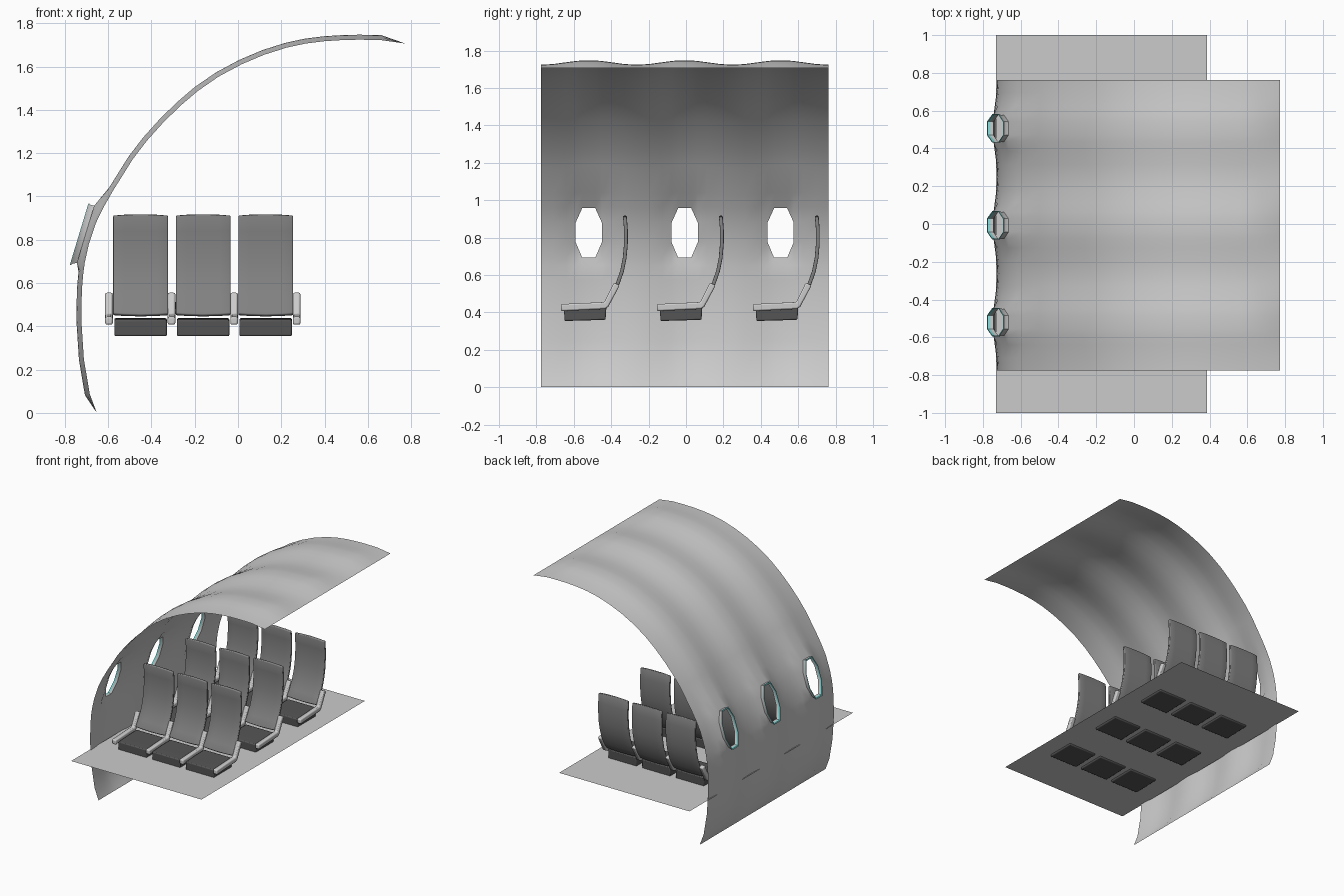
import bpy, bmesh, math

if "Cube" in bpy.data.objects:
    bpy.data.objects.remove(bpy.data.objects["Cube"])

PITCH = 0.513                                   # spacing of seat rows and windows
MODULES = [-0.52 + PITCH * i for i in range(3)]  # window centres along y


def material(name, rgb):
    m = bpy.data.materials.new(name)
    m.diffuse_color = (*rgb, 1)
    m.use_nodes = True
    m.node_tree.nodes["Principled BSDF"].inputs["Base Color"].default_value = m.diffuse_color
    return m


TEAL = material("teal_trim", (0.25, 0.75, 0.75))
DARK = material("dark_fabric", (0.22, 0.22, 0.22))
BLACK = material("cushion_fabric", (0.09, 0.09, 0.09))


def make(name, verts, faces, mat=None, smooth=35):
    me = bpy.data.meshes.new(name)
    me.from_pydata(verts, [], faces)
    bm = bmesh.new()
    bm.from_mesh(me)
    loose = [v for v in bm.verts if not v.link_faces]
    bmesh.ops.delete(bm, geom=loose, context='VERTS')
    bmesh.ops.recalc_face_normals(bm, faces=bm.faces)
    bm.to_mesh(me)
    bm.free()
    ob = bpy.data.objects.new(name, me)
    bpy.context.collection.objects.link(ob)
    if mat:
        me.materials.append(mat)
    bpy.ops.object.select_all(action='DESELECT')
    ob.select_set(True)
    bpy.context.view_layer.objects.active = ob
    bpy.ops.object.shade_smooth_by_angle(angle=math.radians(smooth))
    return ob


def bevel(ob, width, segments=2):
    b = ob.modifiers.new("bevel", 'BEVEL')
    b.width, b.segments, b.limit_method = width, segments, 'ANGLE'


def extrude_x(name, profile, x0, x1, mat=None):
    """Closed (y, z) profile extruded along x."""
    n = len(profile)
    verts = [(x, y, z) for x in (x0, x1) for y, z in profile]
    faces = [tuple(range(n)), tuple(range(n, 2 * n))]
    faces += [(i, (i + 1) % n, n + (i + 1) % n, n + i) for i in range(n)]
    return make(name, verts, faces, mat)


# Cabin wall: profile swept along y, swelling outward around each window
PROFILE = [(-.652, 0), (-.685, .088), (-.712, .249), (-.724, .434), (-.721, .572),
           (-.714, .65), (-.708, .693), (-.690, .775), (-.655, .88), (-.617, .957),
           (-.575, 1.03), (-.486, 1.172), (-.42, 1.258), (-.348, 1.338), (-.27, 1.415),
           (-.187, 1.486), (-.09, 1.553), (.016, 1.61), (.12, 1.654), (.224, 1.687),
           (.312, 1.706), (.4, 1.717), (.48, 1.722), (.56, 1.724), (.66, 1.722), (.773, 1.706)]
STEPS = [-PITCH / 2, -.19, -.12, -.07, -.035, .035, .07, .12, .19]
Z_ROWS = [PROFILE[i][1] for i in range(6, 10)]


def rim_x(z):
    return -.777 + .302 * (z - .683)


cols = [(c, d) for c in MODULES for d in STEPS] + [(MODULES[2], PITCH / 2)]
verts, faces = [], []
last = len(PROFILE) - 1
for c, d in cols:
    wave = .5 + .5 * math.cos(2 * math.pi * d / PITCH)
    for i, (x, z) in enumerate(PROFILE):
        a, b = PROFILE[max(i - 1, 0)], PROFILE[min(i + 1, last)]
        tx, tz = b[0] - a[0], b[1] - a[1]
        k = .024 * wave / math.hypot(tx, tz) * (0 < i < last)
        px, pz = x - tz * k, z + tx * k
        if 6 <= i <= 9 and abs(d) < .08:        # window opening edge
            px, pz = rim_x(z) + .03, z
        verts.append((px, c + d, pz))
N = len(PROFILE)
for j in range(len(cols) - 1):
    s = j % len(STEPS)
    for i in range(last):
        q = [j * N + i, (j + 1) * N + i, (j + 1) * N + i + 1, j * N + i + 1]
        if 6 <= i <= 8 and 3 <= s <= 5:
            if i != 7 and s != 4:               # cut the opening's corners
                inner = {(6, 3): 2, (6, 5): 3, (8, 3): 1, (8, 5): 0}[(i, s)]
                q.pop(inner)
                faces.append(tuple(q))
            continue
        faces.append(tuple(q))
make("cabin_wall", verts, faces, smooth=60)

# Windows: flared grey surround and teal rim
z0, z1, z2, z3 = Z_ROWS
OCT = [(.035, z3), (.07, z2), (.07, z1), (.035, z0),
       (-.035, z0), (-.07, z1), (-.07, z2), (-.035, z3)]
ZC = (z0 + z3) / 2


def ring(c, depth, scale):
    pts = [(c + y * scale, ZC + (z - ZC) * scale) for y, z in OCT]
    return [(rim_x(z) + depth, y, z) for y, z in pts]


def loft(name, rings, mat=None):
    faces = [(r * 8 + i, r * 8 + (i + 1) % 8, r * 8 + 8 + (i + 1) % 8, r * 8 + 8 + i)
             for r in range(len(rings) - 1) for i in range(8)]
    return make(name, sum(rings, []), faces, mat)


for c in MODULES:
    loft("window_surround", [ring(c, .03, 1), ring(c, .012, 1.03), ring(c, .003, 1.08)])
    loft("window_rim", [ring(c, .003, 1.08), ring(c, 0, 1.08), ring(c, 0, 1.01),
                        ring(c, .014, 1.01)], TEAL)

# Floor sheet
make("floor", [(-.73, -1, .37), (.387, -1, .37), (.387, 1, .37), (-.73, 1, .37)],
     [(0, 1, 2, 3)])

# Seat rows
BACK = [(-.425, .455), (-.392, .502), (-.365, .555), (-.342, .62), (-.328, .69),
        (-.321, .77), (-.321, .84), (-.327, .911)]
CUSHION = [(-.65, .354), (-.43, .36), (-.425, .438), (-.54, .436), (-.652, .43)]
BAR = [(-.669, .407), (-.432, .418), (-.415, .43), (-.354, .545), (-.386, .558),
       (-.437, .455), (-.669, .444)]
ACROSS = [-1, -.6, 0, .6, 1]


def seat_back(cx, dy):
    n = len(BACK)
    verts = []
    for u in ACROSS:
        for i, (y, z) in enumerate(BACK):
            arch = {0: -.006, n - 1: .006}.get(i, 0) * (1 - u * u)
            verts.append((cx + .1265 * u, y + dy, z + arch))
    faces = [(j * n + i, j * n + n + i, j * n + n + i + 1, j * n + i + 1)
             for j in range(len(ACROSS) - 1) for i in range(n - 1)]
    ob = make("seat_back", verts, faces, DARK)
    s = ob.modifiers.new("thickness", 'SOLIDIFY')
    s.thickness, s.offset = .02, 0
    bevel(ob, .005)


for row in range(3):
    dy = PITCH * row
    moved = lambda pts: [(y + dy, z) for y, z in pts]
    for seat in range(3):
        cx = -.45 + .289 * seat
        seat_back(cx, dy)
        bevel(extrude_x("seat_cushion", moved(CUSHION), cx - .121, cx + .121, BLACK), .007)
    for k in range(4):
        bx = -.596 + .289 * k
        bevel(extrude_x("side_arm", moved(BAR), bx - .0175, bx + .0175), .008)
